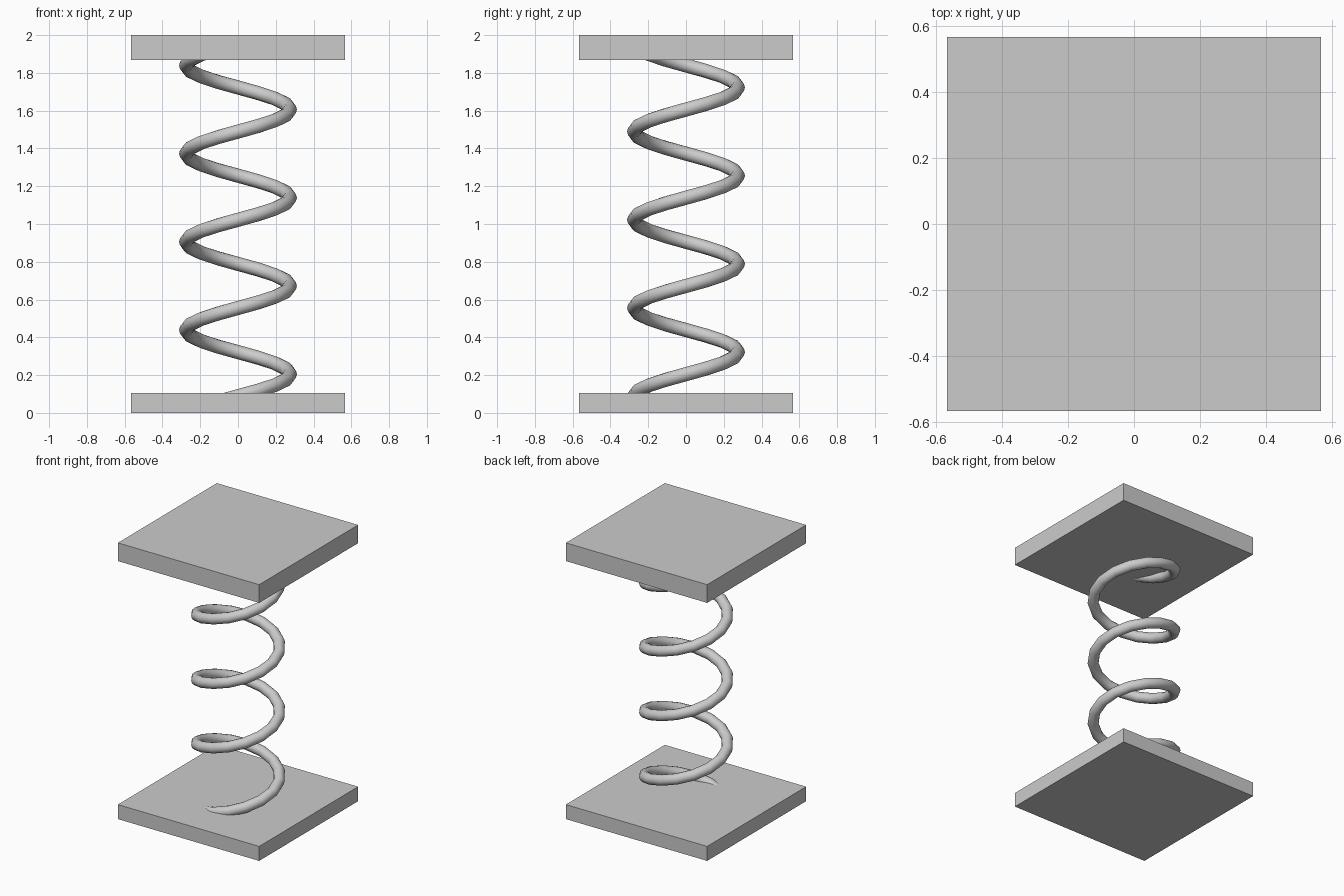
import bpy, bmesh, math
from mathutils import Vector

if "Cube" in bpy.data.objects:
    bpy.data.objects.remove(bpy.data.objects["Cube"])

grey = bpy.data.materials.new("light grey")
grey.diffuse_color = (0.6, 0.6, 0.6, 1)
grey.use_nodes = True
grey.node_tree.nodes["Principled BSDF"].inputs["Base Color"].default_value = grey.diffuse_color


def finish(name, bm):
    bmesh.ops.recalc_face_normals(bm, faces=bm.faces[:])
    mesh = bpy.data.meshes.new(name)
    bm.to_mesh(mesh)
    bm.free()
    mesh.materials.append(grey)
    obj = bpy.data.objects.new(name, mesh)
    bpy.context.collection.objects.link(obj)
    return obj


def plate(name, z0, z1, size=1.132):
    bm = bmesh.new()
    bmesh.ops.create_cube(bm, size=1)
    for v in bm.verts:
        v.co = (v.co.x * size, v.co.y * size, z0 + (v.co.z + 0.5) * (z1 - z0))
    return finish(name, bm)


# Square end plates
plate("bottom_plate", 0, 0.105)
plate("top_plate", 1.868, 2)

# Coil: a ring of points swept along a rising helix, ends buried in the plates
RADIUS, TUBE, PITCH = 0.275, 0.037, 0.467
STEPS, SIDES = 16, 12
slope = PITCH / math.tau
bm = bmesh.new()
rings = []
for i in range(-5, 4 * STEPS - 4):
    a = math.tau * i / STEPS
    out = Vector((math.cos(a), math.sin(a), 0))
    tangent = Vector((-RADIUS * math.sin(a), RADIUS * math.cos(a), slope)).normalized()
    up = out.cross(tangent)
    centre = out * RADIUS + Vector((0, 0, 0.205 + slope * a))
    rings.append([bm.verts.new(centre + TUBE * (out * math.cos(b) + up * math.sin(b)))
                  for b in (math.tau * k / SIDES for k in range(SIDES))])
for r, s in zip(rings, rings[1:]):
    for k in range(SIDES):
        n = (k + 1) % SIDES
        bm.faces.new((r[k], r[n], s[n], s[k]))
bm.faces.new(rings[0])
bm.faces.new(rings[-1])
coil = finish("coil_spring", bm)

# Smooth the tube, keep its end caps sharp
bpy.context.view_layer.objects.active = coil
coil.select_set(True)
bpy.ops.object.shade_smooth_by_angle(angle=math.radians(45))
